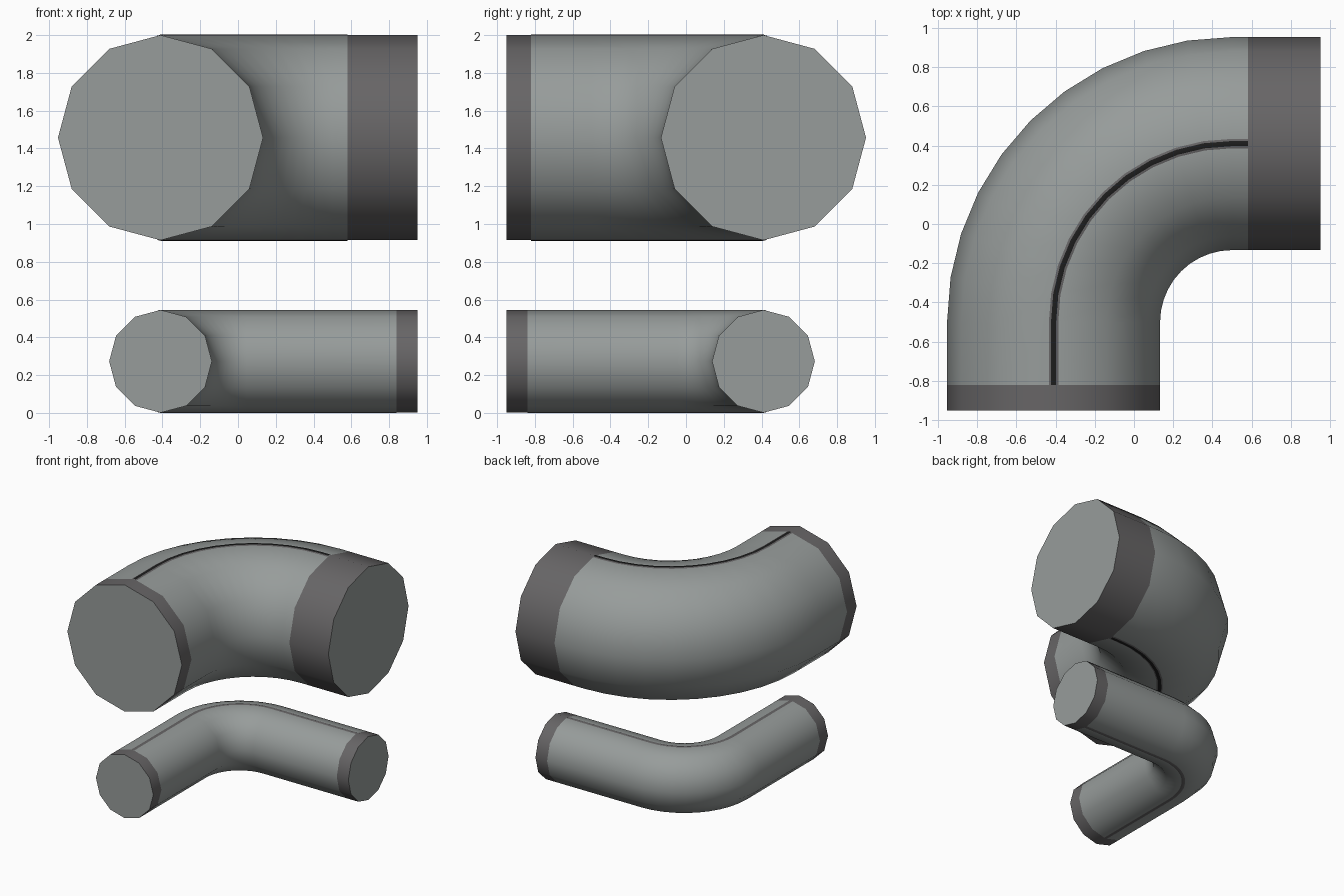
import bpy, bmesh, math
from mathutils import Vector

if "Cube" in bpy.data.objects:
    bpy.data.objects.remove(bpy.data.objects["Cube"])


def material(name, rgb):
    m = bpy.data.materials.new(name)
    m.diffuse_color = (*rgb, 1)
    m.use_nodes = True
    m.node_tree.nodes["Principled BSDF"].inputs["Base Color"].default_value = m.diffuse_color
    return m


STEEL = material("pipe grey", (0.31, 0.333, 0.327))
BAND = material("band dark grey", (0.135, 0.13, 0.133))
BLACK = material("seam black", (0.012, 0.012, 0.012))

AXIS, END, SIDES, STEPS = 0.41, 0.95, 12, 10


def path(bend, front_band, side_band):
    """Stations along the elbow: (centre, outward direction)."""
    c = Vector((bend - AXIS, AXIS - bend, 0))
    left, back = Vector((-1, 0, 0)), Vector((0, 1, 0))
    st = [(Vector((-AXIS, -END, 0)), left),
          (Vector((-AXIS, -END + front_band, 0)), left)]
    for i in range(STEPS + 1):
        a = math.pi / 2 * i / STEPS
        n = Vector((-math.cos(a), math.sin(a), 0))
        st.append((c + n * bend, n))
    st += [(Vector((END - side_band, AXIS, 0)), back),
           (Vector((END, AXIS, 0)), back)]
    return st


def sweep(bm, stations, profile, z, closed):
    rings = [[bm.verts.new(p + n * u + Vector((0, 0, z + v))) for u, v in profile]
             for p, n in stations]
    k = len(profile)
    rows = []
    for a, b in zip(rings, rings[1:]):
        rows.append([bm.faces.new((a[j], a[(j + 1) % k], b[(j + 1) % k], b[j]))
                     for j in range(k if closed else k - 1)])
    return rings, rows


def finish(bm, name, mats):
    me = bpy.data.meshes.new(name)
    for f in bm.faces:
        f.smooth = True
    bm.to_mesh(me)
    bm.free()
    me.set_sharp_from_angle(angle=math.radians(40))
    for m in mats:
        me.materials.append(m)
    ob = bpy.data.objects.new(name, me)
    bpy.context.collection.objects.link(ob)


def pipe(name, stations, r, z):
    # twelve-sided tube with closed ends and a dark band at each end
    bm = bmesh.new()
    prof = [(r * math.cos(2 * math.pi * i / SIDES), r * math.sin(2 * math.pi * i / SIDES))
            for i in range(SIDES)]
    rings, rows = sweep(bm, stations, prof, z, True)
    for f in rows[0] + rows[-1]:
        f.material_index = 1
    bm.faces.new(rings[0])
    bm.faces.new(rings[-1])
    bmesh.ops.recalc_face_normals(bm, faces=bm.faces)
    finish(bm, name, [STEEL, BAND])


def seam(name, stations, r, z, half, lift, mat):
    # thin strip along the top and bottom ridges, between the bands
    drop = half * math.tan(math.pi / SIDES)
    for side, s in (("top", 1), ("bottom", -1)):
        bm = bmesh.new()
        prof = [(-half, s * (r + lift - drop)), (0, s * (r + lift)), (half, s * (r + lift - drop))]
        sweep(bm, stations[1:-1], prof, z, False)
        bm.normal_update()
        flip = [f for f in bm.faces if f.normal.z * s < 0]
        bmesh.ops.reverse_faces(bm, faces=flip)
        finish(bm, f"{name}_{side}", [mat])


# Large upper elbow
big = path(0.91, 0.13, 0.37)
pipe("large_elbow", big, 0.543, 1.457)
seam("large_seam", big, 0.543, 1.457, 0.024, 0.0015, BAND)
seam("large_seam_core", big, 0.543, 1.457, 0.013, 0.003, BLACK)

# Small lower elbow
small = path(0.455, 0.11, 0.11)
pipe("small_elbow", small, 0.272, 0.273)
seam("small_seam", small, 0.272, 0.273, 0.014, 0.001, BAND)
